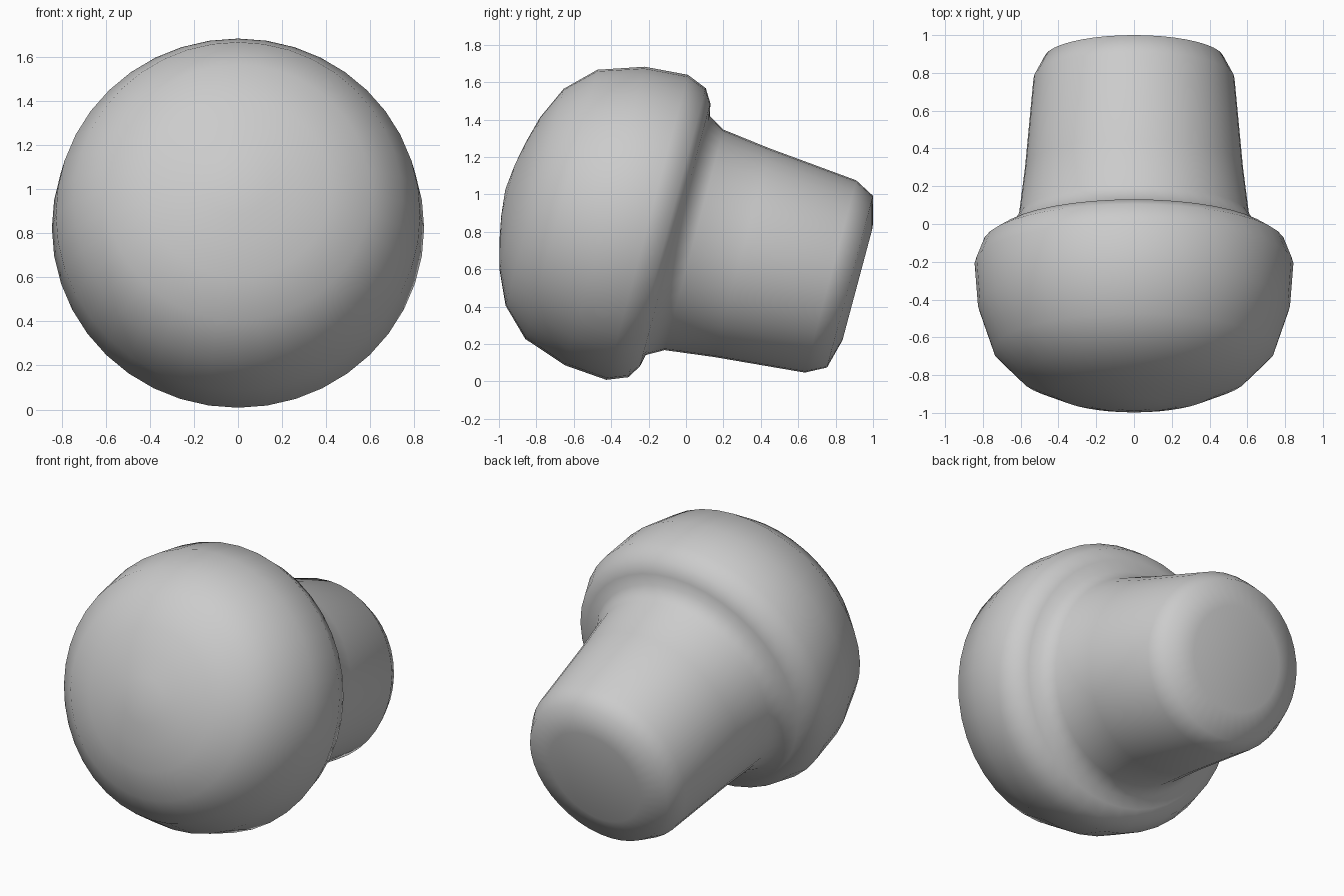
import bpy, bmesh
from math import radians, cos, sin, pi

if "Cube" in bpy.data.objects:
    bpy.data.objects.remove(bpy.data.objects["Cube"])

SEGMENTS = 40
TILT = radians(15)

# (radius, distance along the axis) from the dome pole to the stem end
profile = [
    (0.0, -1.0), (0.14, -0.985), (0.27, -0.96), (0.42, -0.92), (0.60, -0.838),
    (0.745, -0.69), (0.826, -0.45), (0.844, -0.215), (0.80, -0.105),
    (0.728, -0.06), (0.661, -0.045), (0.61, 0.045), (0.577, 0.31),
    (0.532, 0.80), (0.475, 0.908), (0.312, 0.95), (0.0, 0.95),
]


def lathe(name, points, segments):
    """Revolve a profile around the local y axis, with poles at both ends."""
    bm = bmesh.new()
    rings = []
    for r, s in points:
        if r == 0:
            rings.append([bm.verts.new((0, s, 0))])
        else:
            rings.append([bm.verts.new((r * cos(2 * pi * i / segments), s,
                                        r * sin(2 * pi * i / segments)))
                          for i in range(segments)])
    for a, b in zip(rings, rings[1:]):
        for i in range(segments):
            j = (i + 1) % segments
            if len(a) == 1:
                bm.faces.new((a[0], b[i], b[j]))
            elif len(b) == 1:
                bm.faces.new((a[i], b[0], a[j]))
            else:
                bm.faces.new((a[i], b[i], b[j], a[j]))
    bmesh.ops.recalc_face_normals(bm, faces=bm.faces)
    for f in bm.faces:
        f.smooth = True
    mesh = bpy.data.meshes.new(name)
    bm.to_mesh(mesh)
    bm.free()
    obj = bpy.data.objects.new(name, mesh)
    bpy.context.collection.objects.link(obj)
    return obj


# Round knob with tapered stem, stem tipped down towards the back
knob = lathe("domed_knob", profile, SEGMENTS)
knob.rotation_euler = (-TILT, 0, 0)
knob.location = (0, 0, 0.768)
